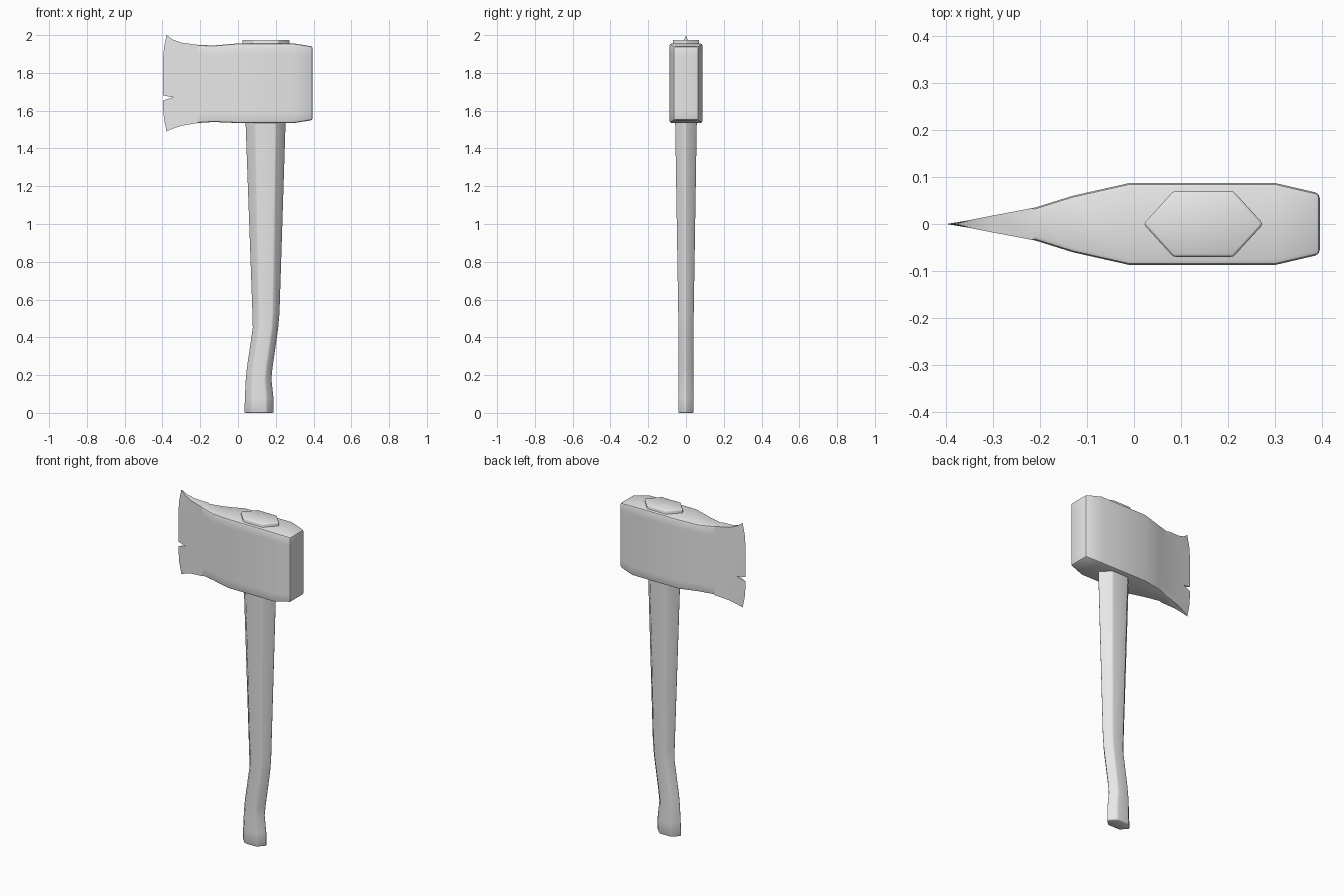
import bpy, bmesh, math

cube = bpy.data.objects.get("Cube")
if cube:
    bpy.data.objects.remove(cube, do_unlink=True)

GREY = (0.8, 0.8, 0.8, 1)
mat = bpy.data.materials.new("plain grey")
mat.use_nodes = True
mat.diffuse_color = GREY
mat.node_tree.nodes["Principled BSDF"].inputs["Base Color"].default_value = GREY


def finish(bm, name):
    bmesh.ops.recalc_face_normals(bm, faces=bm.faces[:])
    mesh = bpy.data.meshes.new(name)
    bm.to_mesh(mesh)
    bm.free()
    obj = bpy.data.objects.new(name, mesh)
    bpy.context.collection.objects.link(obj)
    mesh.materials.append(mat)
    return obj


def smooth(obj, degrees):
    bpy.ops.object.select_all(action="DESELECT")
    obj.select_set(True)
    bpy.context.view_layer.objects.active = obj
    bpy.ops.object.shade_smooth_by_angle(angle=math.radians(degrees))


def bridge(bm, a, b):
    n = len(a)
    for i in range(n):
        face = dict.fromkeys((a[i], a[(i + 1) % n], b[(i + 1) % n], b[i]))
        if len(face) > 2:
            bm.faces.new(face)


def soften(bm, edges, width):
    bmesh.ops.bevel(bm, geom=edges, offset=width, offset_type="OFFSET",
                    segments=2, profile=0.5, affect="EDGES", clamp_overlap=True)


# Axe head: wedge lofted from butt to cutting edge (x, half width, bottom, top)
ROWS = 8
stations = [(0.395, 0.065, 1.55, 1.94), (0.30, 0.087, 1.535, 1.955),
            (-0.01, 0.087, 1.535, 1.955), (-0.13, 0.06, 1.54, 1.945),
            (-0.21, 0.035, 1.535, 1.948), (-0.30, 0.018, 1.52, 1.96),
            (-0.345, 0.009, 1.505, 1.976)]
bm = bmesh.new()
rings = []
for x, w, low, high in stations:
    zs = [low + (high - low) * i / ROWS for i in range(ROWS + 1)]
    rings.append([bm.verts.new((x, -w, z)) for z in zs] +
                 [bm.verts.new((x, w, z)) for z in reversed(zs)])
edge = []
for i in range(ROWS + 1):
    t = i / ROWS
    edge.append(bm.verts.new((-0.378 - 0.02 * (1 - (2 * t - 1) ** 4), 0, 1.49 + 0.51 * t)))
rings.append(edge + edge[::-1])
bm.faces.new(rings[0])
for a, b in zip(rings, rings[1:]):
    bridge(bm, a, b)
bmesh.ops.recalc_face_normals(bm, faces=bm.faces[:])
rim = [e for e in bm.edges if min(v.co.x for v in e.verts) > -0.25
       and e.calc_face_angle(0) > math.radians(40)]
soften(bm, rim, 0.01)
axe_head = finish(bm, "axe_head")

# Chip in the cutting edge
bm = bmesh.new()
ends = [[bm.verts.new((x, y, z)) for x, z in
         ((-0.45, 1.69), (-0.345, 1.671), (-0.45, 1.635))] for y in (-0.1, 0.1)]
for end in ends:
    bm.faces.new(end)
bridge(bm, *ends)
chip_cutter = finish(bm, "chip_cutter")
chip_cutter.hide_render = True
cut = axe_head.modifiers.new("edge_chip", "BOOLEAN")
cut.operation = "DIFFERENCE"
cut.solver = "EXACT"
cut.object = chip_cutter
bpy.context.view_layer.objects.active = axe_head
bpy.ops.object.modifier_apply(modifier=cut.name)
bpy.data.objects.remove(chip_cutter, do_unlink=True)
smooth(axe_head, 35)

# Handle: six-sided sections up through the head (z, back x, front x, half width)
sections = [(0, 0.032, 0.19, 0.041), (0.08, 0.034, 0.19, 0.04), (0.18, 0.039, 0.179, 0.039),
            (0.24, 0.045, 0.185, 0.039), (0.45, 0.076, 0.215, 0.04),
            (0.53, 0.074, 0.222, 0.041), (1.53, 0.038, 0.254, 0.057),
            (1.975, 0.02, 0.275, 0.07)]
bm = bmesh.new()
rings = []
for z, x0, x1, w in sections:
    rings.append([bm.verts.new((x0 + (x1 - x0) * f, w * s, z)) for f, s in
                  ((0, 0), (0.25, -1), (0.75, -1), (1, 0), (0.75, 1), (0.25, 1))])
bm.faces.new(rings[0])
bm.faces.new(rings[-1])
for a, b in zip(rings, rings[1:]):
    bridge(bm, a, b)
bmesh.ops.recalc_face_normals(bm, faces=bm.faces[:])
soften(bm, [e for e in bm.edges if e.calc_face_angle(0) > math.radians(30)], 0.006)
smooth(finish(bm, "handle"), 50)
